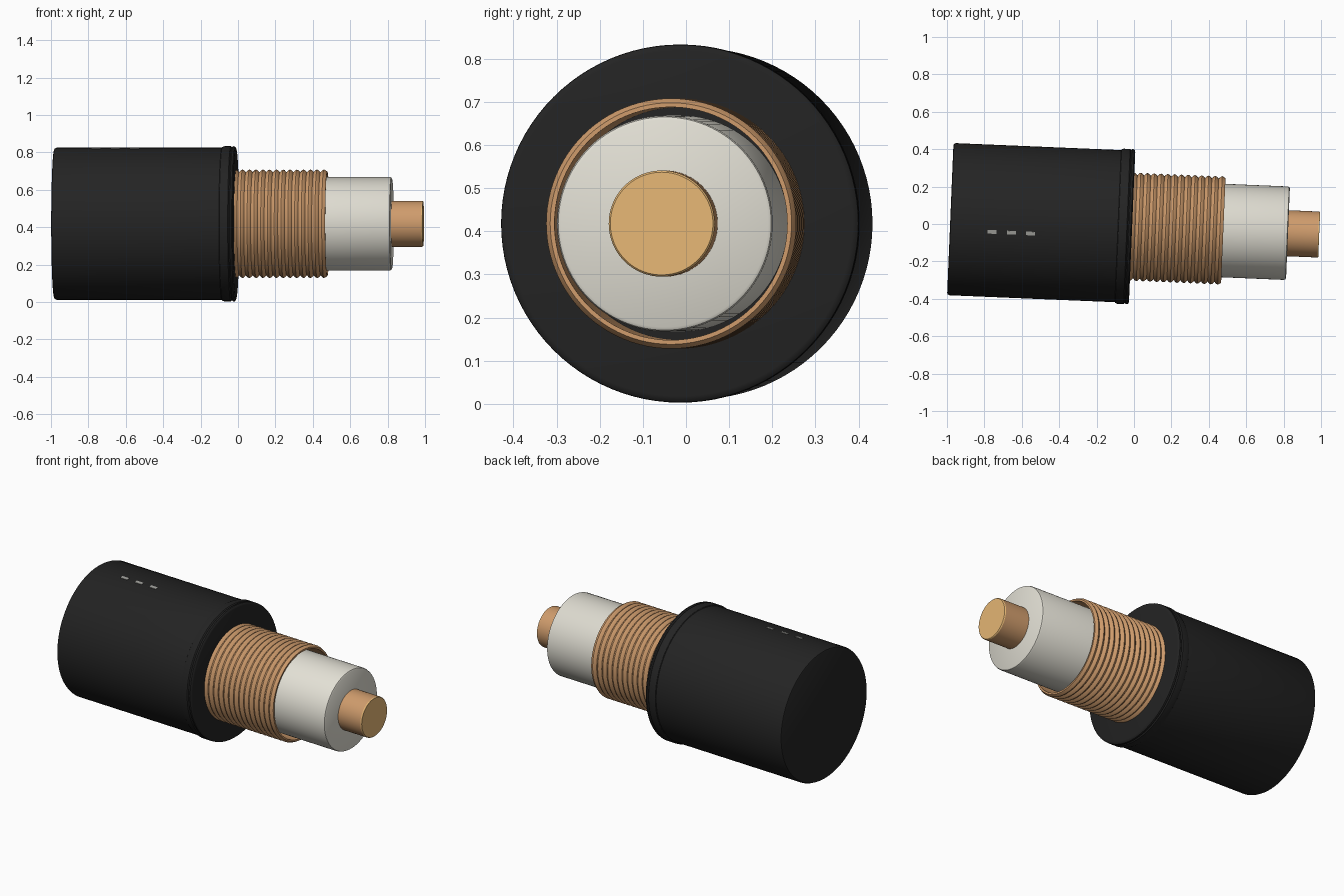
import bpy, bmesh
from math import sin, cos, pi, radians
from mathutils import Matrix

if "Cube" in bpy.data.objects:
    bpy.data.objects.remove(bpy.data.objects["Cube"])

TILT = Matrix.Translation((0, -0.015, 0.418)) @ Matrix.Rotation(radians(-2.4), 4, 'Z')


def material(name, rgb):
    m = bpy.data.materials.new(name)
    m.diffuse_color = (*rgb, 1)
    m.use_nodes = True
    m.node_tree.nodes["Principled BSDF"].inputs["Base Color"].default_value = m.diffuse_color
    return m


black = material("black_rubber", (0.017, 0.017, 0.017))
copper = material("copper", (0.62, 0.33, 0.15))
bright = material("bright_copper", (0.80, 0.48, 0.18))
cream = material("cream_insulator", (0.76, 0.74, 0.66))
grey = material("grey_print", (0.35, 0.35, 0.33))


def finish(name, bm, mat, angle=30):
    bmesh.ops.recalc_face_normals(bm, faces=bm.faces)
    me = bpy.data.meshes.new(name)
    bm.to_mesh(me)
    bm.free()
    me.materials.append(mat)
    ob = bpy.data.objects.new(name, me)
    bpy.context.collection.objects.link(ob)
    ob.matrix_world = TILT
    bpy.ops.object.select_all(action='DESELECT')
    ob.select_set(True)
    bpy.context.view_layer.objects.active = ob
    bpy.ops.object.shade_smooth_by_angle(angle=radians(angle))
    return ob


def lathe(name, profile, mat, closed=False, segs=96, angle=30):
    """Revolve (x, radius) points around the cable axis; open ends get caps."""
    bm = bmesh.new()
    rings = [[bm.verts.new((x, r * cos(2 * pi * i / segs), r * sin(2 * pi * i / segs)))
              for i in range(segs)] for x, r in profile]
    pairs = list(zip(rings, rings[1:]))
    if closed:
        pairs.append((rings[-1], rings[0]))
    else:
        bm.faces.new(rings[0])
        bm.faces.new(rings[-1])
    for a, b in pairs:
        for i in range(segs):
            j = (i + 1) % segs
            bm.faces.new((a[i], a[j], b[j], b[i]))
    return finish(name, bm, mat, angle)


# Outer jacket with softened rear edge
lathe("outer_jacket", [(-0.983, 0.396), (-0.98, 0.402), (-0.97, 0.407), (-0.02, 0.407)], black)

# Rounded lip at the cut end of the jacket
lathe("jacket_lip", [(-0.088, 0.404), (-0.083, 0.411), (-0.072, 0.415), (-0.038, 0.415),
                     (-0.032, 0.409), (-0.026, 0.415), (-0.017, 0.414), (-0.012, 0.408),
                     (-0.01, 0.400)], black)

# Ribbed copper shield, an open tube
start, end, ribs = -0.03, 0.478, 14
step = (end - start) / ribs
outer = []
for k in range(ribs):
    x = start + k * step
    outer += [(x, 0.276), (x + step * 0.3, 0.287), (x + step * 0.5, 0.290), (x + step * 0.7, 0.287)]
outer += [(end, 0.280), (end, 0.270), (start, 0.270)]
lathe("copper_shield", outer, copper, closed=True, angle=40)

# Insulator
lathe("insulator", [(-0.05, 0.25), (0.812, 0.25), (0.820, 0.247), (0.824, 0.240)], cream)

# Centre conductor and its bright cut face
lathe("centre_conductor", [(0.78, 0.123), (0.984, 0.123)], copper)
lathe("conductor_tip", [(0.984, 0.123), (0.988, 0.122), (0.991, 0.119)], bright)

# Three printed dashes along the top of the jacket
for n in range(3):
    bm = bmesh.new()
    bmesh.ops.create_cube(bm, size=1)
    place = (Matrix.Rotation(radians(8.3), 4, 'X')
             @ Matrix.Translation((-0.757 + n * 0.103, 0, 0.4065)))
    bmesh.ops.transform(bm, verts=bm.verts, matrix=place @ Matrix.Diagonal((0.048, 0.02, 0.006, 1)))
    finish("print_dash_%d" % (n + 1), bm, grey)
